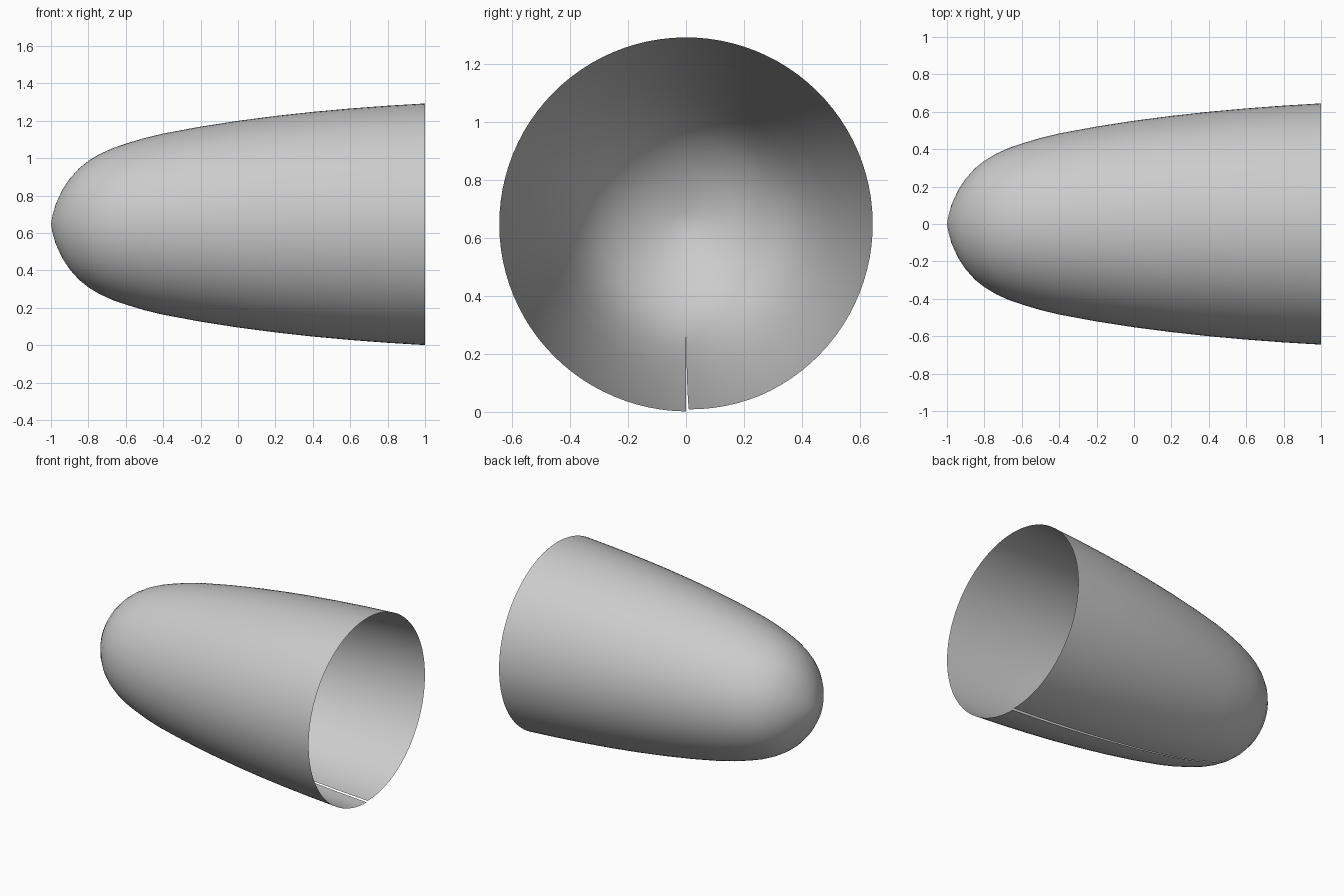
import bpy, bmesh, math

if "Cube" in bpy.data.objects:
    bpy.data.objects.remove(bpy.data.objects["Cube"])

CENTRE_Z = 0.648
SEGMENTS = 96
# profile of the shell: (x, radius) from the nose tip to the open rim
PROFILE = [(-1.0, 0.0), (-0.992, 0.045), (-0.975, 0.105), (-0.94, 0.182),
           (-0.9, 0.242), (-0.85, 0.298), (-0.8, 0.338), (-0.74, 0.374),
           (-0.67, 0.406), (-0.6, 0.43), (-0.5, 0.46), (-0.4, 0.484),
           (-0.2, 0.521), (0.0, 0.552), (0.2, 0.578), (0.4, 0.600),
           (0.6, 0.618), (0.8, 0.633), (1.0, 0.645)]


def ring(bm, x, r):
    """Almost closed ring, starting and ending at the seam underneath."""
    gap = 0.015 * max(0.0, (x + 1) / 2)
    verts = []
    for i in range(SEGMENTS + 1):
        t = i / SEGMENTS
        a = t * (2 * math.pi - gap)
        # the lip on the -y side sits slightly lower than the +y side
        lip = max(0.0, 1 - t * 16) * 0.003 - max(0.0, t * 16 - 15) * 0.008
        rr = r * (1 + lip * (x + 1) / 2)
        verts.append(bm.verts.new((x, -rr * math.sin(a), CENTRE_Z - rr * math.cos(a))))
    return verts


# Open bullet-shaped shell with a narrow seam along the bottom
bm = bmesh.new()
tip = bm.verts.new((-1, 0, CENTRE_Z))
previous = None
for x, r in PROFILE[1:]:
    current = ring(bm, x, r)
    for i in range(SEGMENTS):
        if previous is None:
            bm.faces.new((tip, current[i], current[i + 1]))
        else:
            bm.faces.new((previous[i], current[i], current[i + 1], previous[i + 1]))
    previous = current
bmesh.ops.recalc_face_normals(bm, faces=bm.faces)
if sum(f.normal.z * (f.calc_center_median().z - CENTRE_Z) for f in bm.faces) < 0:
    bmesh.ops.reverse_faces(bm, faces=bm.faces)

mesh = bpy.data.meshes.new("open_shell")
bm.to_mesh(mesh)
bm.free()
shell = bpy.data.objects.new("open_shell", mesh)
bpy.context.collection.objects.link(shell)
bpy.context.view_layer.objects.active = shell
shell.select_set(True)
bpy.ops.object.shade_smooth_by_angle(angle=math.radians(40))
